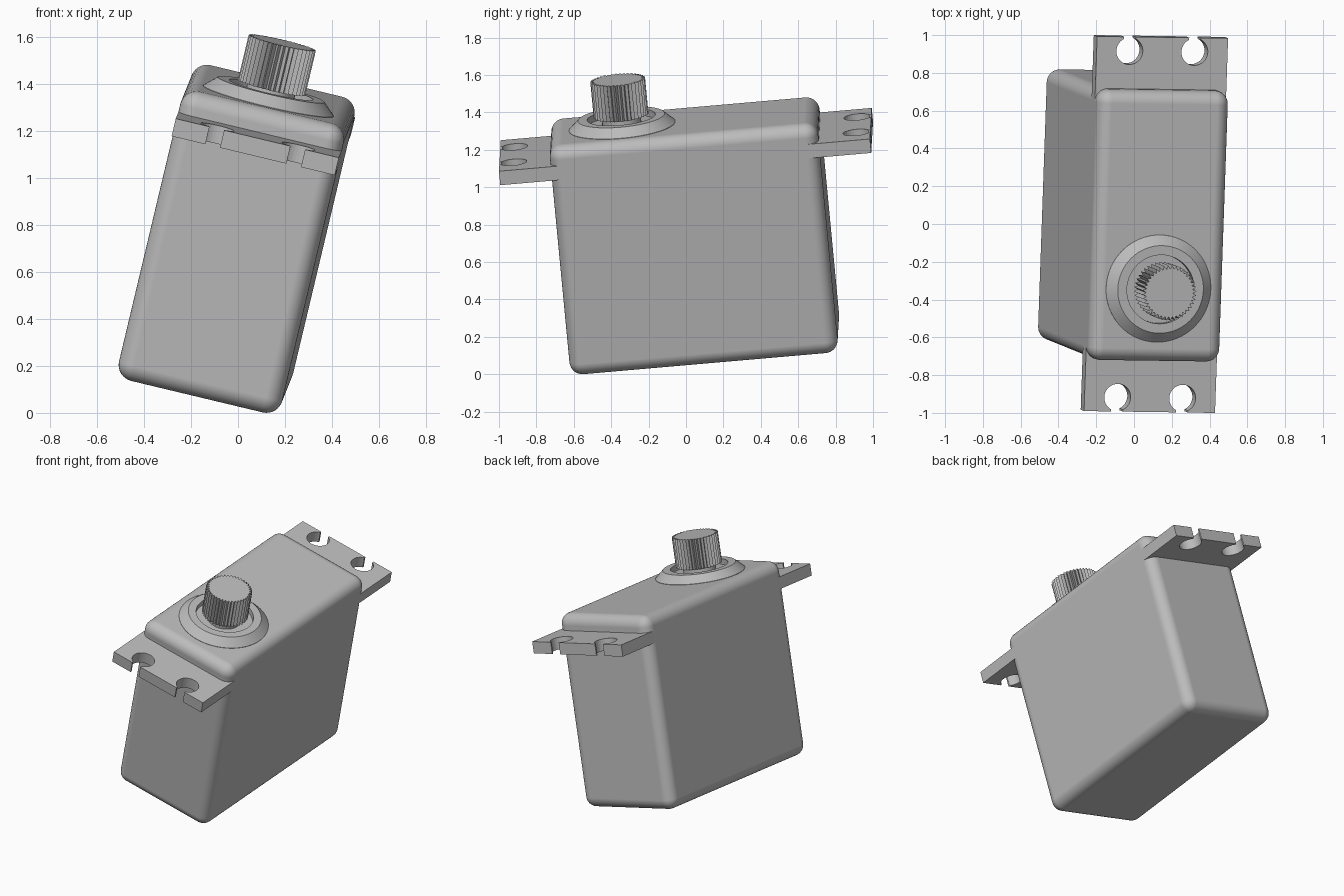
import bpy, bmesh
from math import sin, cos, pi, asin
from mathutils import Matrix, Vector

cube = bpy.data.objects.get("Cube")
if cube:
    bpy.data.objects.remove(cube)

# Tilted frame: side, length and up axes of the motor, origin in the mounting plate
length = Vector((0.035, 1, 0.087)).normalized()
up = Vector((0.238, -0.095, 1))
up = (up - up.dot(length) * length).normalized()
side = length.cross(up)
FRAME = Matrix((side, length, up)).transposed().to_4x4()
FRAME.translation = (0.108, 0, 1.217)

grey = bpy.data.materials.new("grey plastic")
grey.use_nodes = True
grey.diffuse_color = (0.5, 0.5, 0.5, 1)
grey.node_tree.nodes["Principled BSDF"].inputs["Base Color"].default_value = grey.diffuse_color

WIDTH, HALF_LEN, SHAFT_Y = 0.714, 0.72, -0.33
TOP, BOTTOM = 0.142, -1.127


def finish(name, bm, smooth=True):
    bmesh.ops.recalc_face_normals(bm, faces=bm.faces)
    mesh = bpy.data.meshes.new(name)
    bm.to_mesh(mesh)
    bm.free()
    mesh.materials.append(grey)
    obj = bpy.data.objects.new(name, mesh)
    bpy.context.collection.objects.link(obj)
    obj.matrix_world = FRAME
    if smooth:
        bpy.ops.object.select_all(action="DESELECT")
        obj.select_set(True)
        bpy.context.view_layer.objects.active = obj
        bpy.ops.object.shade_smooth_by_angle(angle=pi / 6)
    return obj


def prism(name, outline, z0, z1):
    bm = bmesh.new()
    face = bm.faces.new([bm.verts.new((x, y, z0)) for x, y in outline])
    new = bmesh.ops.extrude_face_region(bm, geom=[face])["geom"]
    verts = [g for g in new if isinstance(g, bmesh.types.BMVert)]
    bmesh.ops.translate(bm, verts=verts, vec=(0, 0, z1 - z0))
    return finish(name, bm, smooth=False)


def lathe(name, profile, steps=64):
    bm = bmesh.new()
    verts = [bm.verts.new((r, SHAFT_Y, z)) for r, z in profile]
    edges = [bm.edges.new(pair) for pair in zip(verts, verts[1:])]
    bmesh.ops.spin(bm, geom=verts + edges, cent=(0, SHAFT_Y, 0), axis=(0, 0, 1),
                   angle=2 * pi, steps=steps)
    bmesh.ops.remove_doubles(bm, verts=bm.verts, dist=1e-5)
    return finish(name, bm)


# Rounded case
bm = bmesh.new()
bmesh.ops.create_cube(bm, size=1)
bmesh.ops.scale(bm, verts=bm.verts, vec=(WIDTH, 2 * HALF_LEN, TOP - BOTTOM))
bmesh.ops.translate(bm, verts=bm.verts, vec=(0, 0, (TOP + BOTTOM) / 2))
case = finish("case", bm)
for poly in case.data.polygons:
    poly.use_smooth = True
for edge in case.data.edges:
    edge.use_edge_sharp = False
bevel = case.modifiers.new("round edges", "BEVEL")
bevel.width, bevel.segments, bevel.harden_normals = 0.07, 8, True

# Mounting ears with open screw holes
HOLE_R, HOLE_X, HOLE_Y, SLOT, END = 0.072, 0.177, 0.921, 0.032, 0.996
gap = asin(SLOT / HOLE_R)


def keyhole(cx, steps=28):
    # From the left slot lip, round the hole, to the right slot lip
    pts = [(cx - SLOT, END)]
    for i in range(steps + 1):
        a = pi / 2 + gap + (2 * pi - 2 * gap) * i / steps
        pts.append((cx + HOLE_R * cos(a), HOLE_Y + HOLE_R * sin(a)))
    return pts + [(cx + SLOT, END)]


half = WIDTH / 2 - 0.0005
ear = [(-half, 0.64), (-half, END)] + keyhole(-HOLE_X) + keyhole(HOLE_X)
ear += [(half, END), (half, 0.64)]
prism("back_ear", ear, -0.0385, 0.0385)
prism("front_ear", [(x, -y) for x, y in ear], -0.0385, 0.0385)

# Sloped collar with a recessed seat, and the neck of the shaft
lathe("collar", [(0.285, TOP - 0.005), (0.285, TOP + 0.002), (0.233, 0.192),
                 (0.183, 0.192), (0.183, 0.155), (0, 0.155)])
lathe("shaft_neck", [(0.105, 0.15), (0.105, 0.21)], 32)

# Toothed output shaft
TEETH = 40
gear = []
for i in range(2 * TEETH):
    r = 0.147 if i % 2 else 0.127
    a = pi * i / TEETH
    gear.append((r * cos(a), SHAFT_Y + r * sin(a)))
prism("toothed_shaft", gear, 0.2, 0.398)
